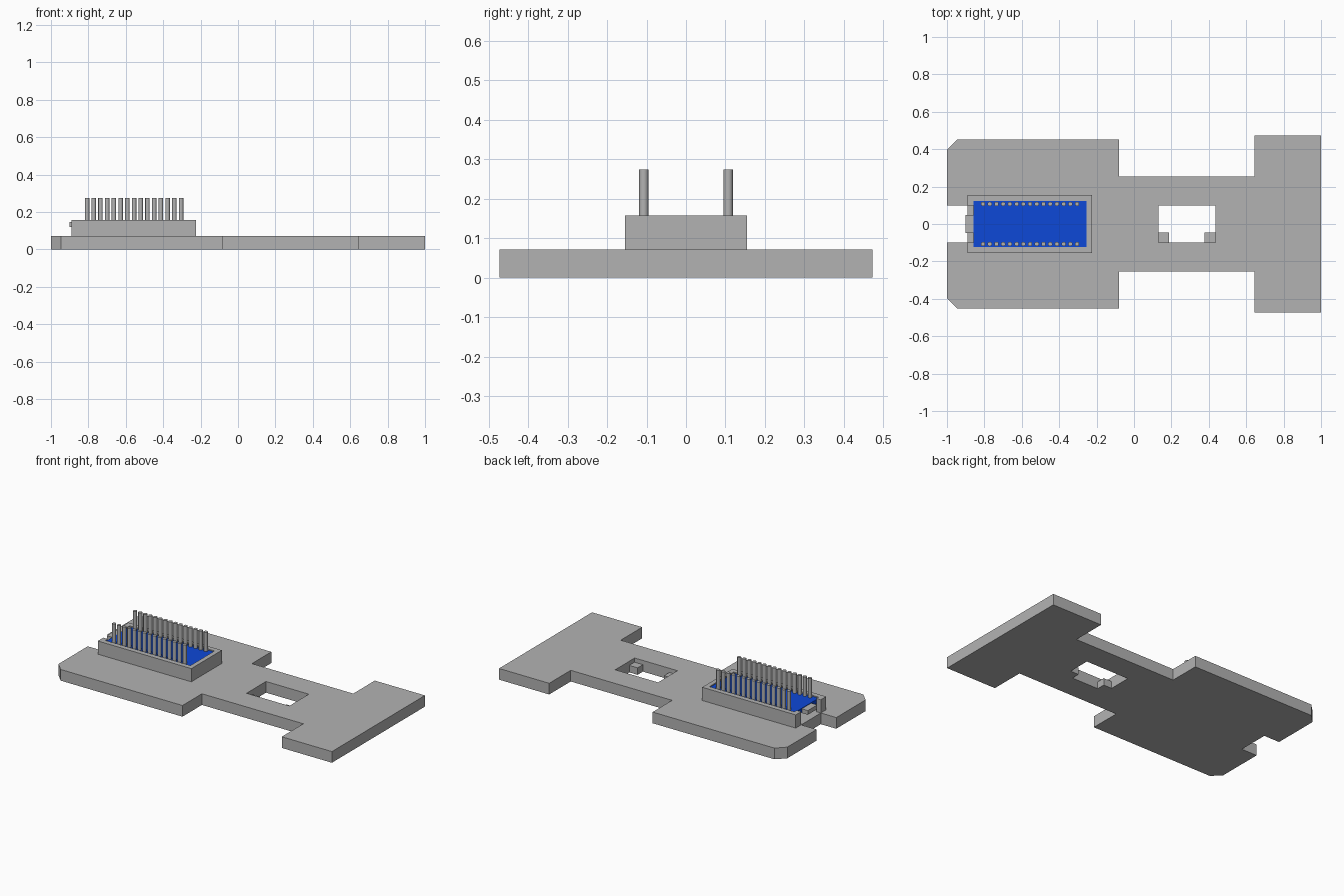
import bpy, bmesh, math
from mathutils import Matrix

if "Cube" in bpy.data.objects:
    bpy.data.objects.remove(bpy.data.objects["Cube"])


def material(name, rgb):
    m = bpy.data.materials.new(name)
    m.diffuse_color = (*rgb, 1)
    m.use_nodes = True
    m.node_tree.nodes["Principled BSDF"].inputs["Base Color"].default_value = m.diffuse_color
    return m


GREY = material("plastic grey", (0.45, 0.45, 0.45))
BLUE = material("board blue", (0.004, 0.065, 0.68))


def finish(name, bm, mat):
    bmesh.ops.recalc_face_normals(bm, faces=bm.faces)
    me = bpy.data.meshes.new(name)
    bm.to_mesh(me)
    bm.free()
    me.materials.append(mat)
    ob = bpy.data.objects.new(name, me)
    bpy.context.collection.objects.link(ob)
    return ob


def slab(name, loops, z0, z1, mat):
    """Extrude an outline (first loop) with optional hole loops from z0 to z1."""
    bm = bmesh.new()
    edges = []
    for pts in loops:
        vs = [bm.verts.new((x, y, z0)) for x, y in pts]
        edges += [bm.edges.new((vs[i - 1], vs[i])) for i in range(len(vs))]
    bmesh.ops.triangle_fill(bm, edges=edges, use_beauty=True)
    ext = bmesh.ops.extrude_face_region(bm, geom=bm.faces[:])
    for v in ext["geom"]:
        if isinstance(v, bmesh.types.BMVert):
            v.co.z = z1
    bmesh.ops.dissolve_limit(bm, angle_limit=0.01, verts=bm.verts[:], edges=bm.edges[:])
    return finish(name, bm, mat)


def rect(x0, x1, y0, y1):
    return [(x0, y0), (x1, y0), (x1, y1), (x0, y1)]


def mirrored(half):
    """Close a half outline by mirroring it over the x axis."""
    return half + [(x, -y) for x, y in reversed(half)]


PLATE = 0.072
HOLE = (0.13, 0.435, -0.099, 0.099)

# base plate with port notch, chamfered corners, waist and slot
half = [(-0.89, 0.10), (-1, 0.10), (-1, 0.398), (-0.946, 0.452), (-0.079, 0.452),
        (-0.079, 0.254), (0.643, 0.254), (0.643, 0.473), (1, 0.473)]
slab("base_plate", [mirrored(half), rect(*HOLE)], 0, PLATE, GREY)

# small ledges in the slot corners
for i, (x0, x1) in enumerate([(0.13, 0.188), (0.376, 0.435)]):
    slab(f"slot_ledge_{i + 1}", [rect(x0, x1, -0.099, -0.045)], 0, 0.045, GREY)

# holder wall, open at the port end
wall = [(-0.858, 0.10), (-0.89, 0.10), (-0.89, 0.155), (-0.224, 0.155)]
inner = [(-0.253, 0.123), (-0.858, 0.123)]
slab("board_holder", [mirrored(wall)[:-1] + [(-0.858, -0.10)]
                      + [(x, -y) for x, y in reversed(inner)] + inner],
     PLATE, 0.157, GREY)

# circuit board and port
slab("circuit_board", [rect(-0.858, -0.253, -0.123, 0.123)], 0.122, 0.15, BLUE)
slab("port", [rect(-0.901, -0.858, -0.048, 0.048)], 0.12, 0.147, GREY)

# two rows of header pins
bm = bmesh.new()
for y in (-0.107, 0.107):
    for i in range(15):
        bmesh.ops.create_cone(bm, cap_ends=True, segments=12, radius1=0.012, radius2=0.012,
                              depth=0.135,
                              matrix=Matrix.Translation((-0.807 + i * 0.0359, y, 0.2065)))
pins = finish("header_pins", bm, GREY)
bpy.context.view_layer.objects.active = pins
pins.select_set(True)
bpy.ops.object.shade_smooth_by_angle(angle=math.radians(40))
